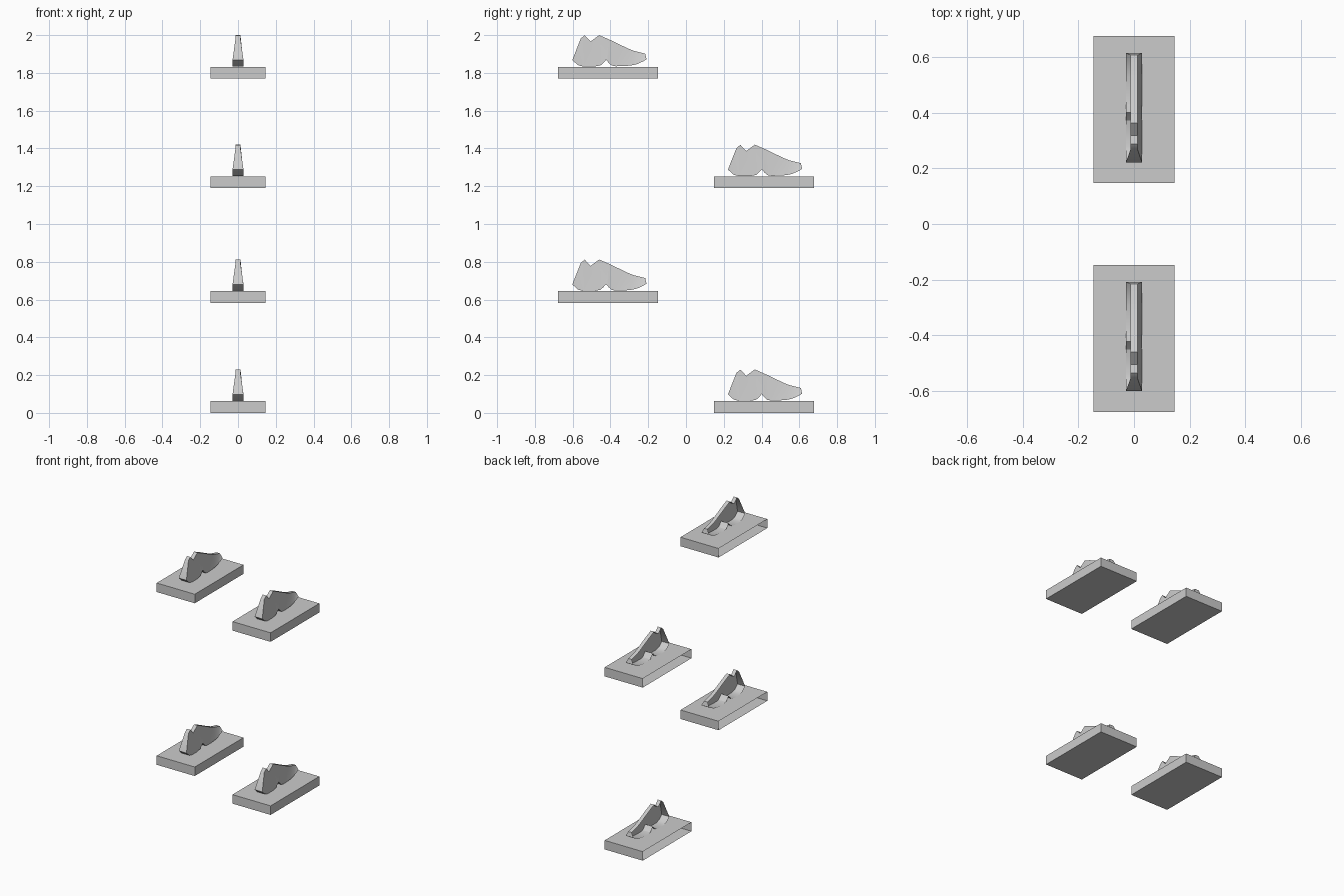
import bpy, bmesh, math

if "Cube" in bpy.data.objects:
    bpy.data.objects.remove(bpy.data.objects["Cube"])

# Shoe profile in (y, z), relative to plate centre and plate underside
UPPER = [(-0.145, 0.212), (-0.124, 0.229), (-0.093, 0.196), (-0.048, 0.230), (0.005, 0.207),
         (0.103, 0.160), (0.135, 0.147), (0.196, 0.132)]
LOWER = [(0.203, 0.102), (0.185, 0.091), (0.152, 0.076), (0.120, 0.069), (0.083, 0.066), (0.040, 0.065),
         (0.018, 0.069), (0.003, 0.083), (-0.011, 0.099), (-0.026, 0.083), (-0.040, 0.070),
         (-0.075, 0.063), (-0.130, 0.063), (-0.160, 0.071), (-0.190, 0.098)]
W_TOP, W_SOLE = 0.013, 0.029


def make_object(name, bm, loc):
    mesh = bpy.data.meshes.new(name)
    bm.to_mesh(mesh)
    bm.free()
    ob = bpy.data.objects.new(name, mesh)
    ob.location = loc
    bpy.context.collection.objects.link(ob)
    return ob


def plate(loc):
    # Display board, open on its -x side
    bm = bmesh.new()
    bmesh.ops.create_cube(bm, size=1)
    for v in bm.verts:
        v.co.x *= 0.29
        v.co.y *= 0.53
        v.co.z = (v.co.z + 0.5) * 0.062
    bm.normal_update()
    side = [f for f in bm.faces if f.normal.x < -0.9]
    bmesh.ops.delete(bm, geom=side, context='FACES_ONLY')
    make_object("shelf_board", bm, loc)


def shoe(loc):
    # Tapered shoe shell: rim all round, closed on +x, open on -x
    bm = bmesh.new()
    pts = [(W_TOP, p) for p in UPPER] + [(W_SOLE, p) for p in LOWER]
    right = [bm.verts.new((w, y, z)) for w, (y, z) in pts]
    left = [bm.verts.new((-w, y, z)) for w, (y, z) in pts]
    n = len(pts)
    for i in range(n):
        j = (i + 1) % n
        bm.faces.new((left[i], left[j], right[j], right[i]))
    side = bm.faces.new(right[::-1])
    bmesh.ops.triangulate(bm, faces=[side])
    ob = make_object("shoe", bm, loc)
    bpy.ops.object.select_all(action='DESELECT')
    ob.select_set(True)
    bpy.context.view_layer.objects.active = ob
    bpy.ops.object.shade_smooth_by_angle(angle=math.radians(30))


# Four staggered shelves, each with one shoe
for k, z in enumerate((0.0, 0.582, 1.19, 1.77)):
    loc = (0, 0.412 if k % 2 == 0 else -0.412, z)
    plate(loc)
    shoe(loc)
